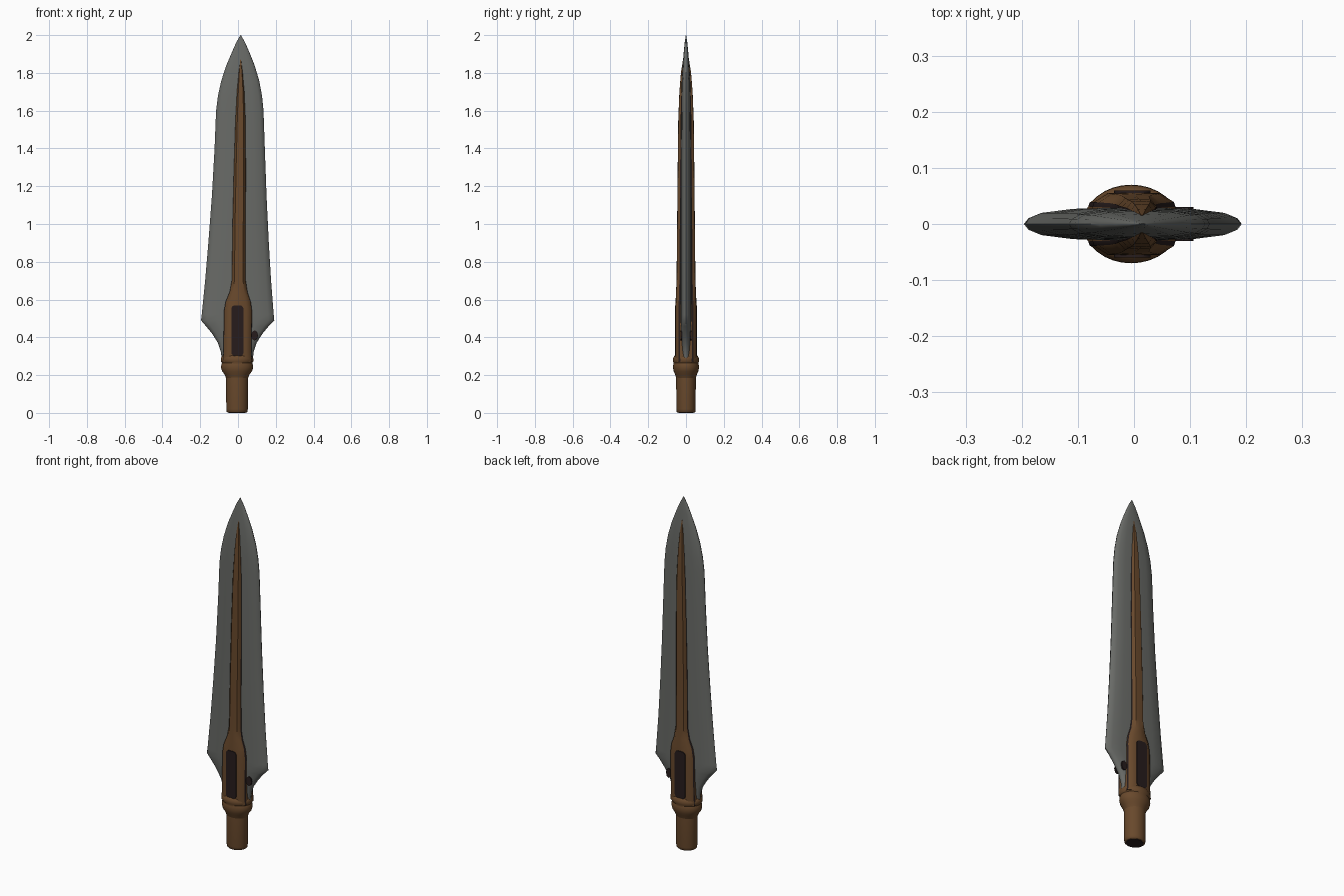
import bpy, bmesh, math

cube = bpy.data.objects.get("Cube")
if cube:
    bpy.data.objects.remove(cube, do_unlink=True)


def material(name, rgb):
    m = bpy.data.materials.new(name)
    m.use_nodes = True
    m.diffuse_color = (*rgb, 1)
    m.node_tree.nodes["Principled BSDF"].inputs["Base Color"].default_value = (*rgb, 1)
    return m


STEEL = material("grey steel", (0.14, 0.145, 0.135))
BRONZE = material("brown bronze", (0.14, 0.066, 0.025))
DARK = material("dark recess", (0.02, 0.012, 0.012))


def finish(name, bm, mats, angle=35):
    bmesh.ops.recalc_face_normals(bm, faces=bm.faces)
    mesh = bpy.data.meshes.new(name)
    bm.to_mesh(mesh)
    bm.free()
    obj = bpy.data.objects.new(name, mesh)
    bpy.context.collection.objects.link(obj)
    for m in mats:
        mesh.materials.append(m)
    bpy.ops.object.select_all(action="DESELECT")
    obj.select_set(True)
    bpy.context.view_layer.objects.active = obj
    bpy.ops.object.shade_smooth_by_angle(angle=math.radians(angle))
    return obj


def loft(name, rings, mats, rule=None, angle=35):
    """Bridge closed rings of equal length and cap both ends."""
    bm = bmesh.new()
    rows = [[bm.verts.new(p) for p in ring] for ring in rings]
    n = len(rows[0])
    for a, b in zip(rows, rows[1:]):
        for i in range(n):
            f = bm.faces.new((a[i], a[(i + 1) % n], b[(i + 1) % n], b[i]))
            if rule:
                f.material_index = rule(i)
    bm.faces.new(rows[0])
    bm.faces.new(rows[-1])
    return finish(name, bm, mats, angle)


def plate(name, outline, y, depth):
    """Thin upright plate from an x, z outline."""
    return loft(name, [[(x, y + s * depth / 2, z) for x, z in outline] for s in (-1, 1)], [DARK])


# Blade: z, left edge, right edge, half thickness
blade = [(0.27, -0.085, 0.078, 0.026), (0.32, -0.09, 0.082, 0.027),
         (0.37, -0.106, 0.098, 0.028), (0.42, -0.137, 0.13, 0.029),
         (0.46, -0.17, 0.163, 0.03), (0.49, -0.196, 0.192, 0.03),
         (0.52, -0.192, 0.189, 0.03), (0.7, -0.174, 0.175, 0.03),
         (0.9, -0.157, 0.163, 0.03), (1.15, -0.138, 0.151, 0.029),
         (1.4, -0.124, 0.142, 0.028), (1.6, -0.116, 0.135, 0.026),
         (1.68, -0.106, 0.127, 0.025), (1.76, -0.088, 0.112, 0.023),
         (1.84, -0.062, 0.088, 0.018), (1.91, -0.032, 0.06, 0.012),
         (1.96, -0.01, 0.038, 0.007), (2.0, 0.013, 0.016, 0.001)]
half = [(1, 0), (0.96, 0.34), (0.84, 0.66), (0.55, 0.9), (0, 1),
        (-0.55, 0.9), (-0.84, 0.66), (-0.96, 0.34)]
lens = half + [(-u, -v) for u, v in half]
loft("blade", [[((l + r) / 2 + u * (r - l) / 2, v * t, z) for u, v in lens]
               for z, l, r, t in blade], [STEEL], angle=50)

# Central ribs flaring into the socket cheeks: z, centre, half width, height
rib = [(0.27, -0.004, 0.078, 0.055), (0.32, -0.003, 0.074, 0.056),
       (0.54, 0, 0.074, 0.056), (0.59, 0.001, 0.066, 0.055),
       (0.64, 0.003, 0.047, 0.053), (0.7, 0.004, 0.037, 0.05),
       (1.0, 0.006, 0.035, 0.047), (1.3, 0.01, 0.032, 0.044),
       (1.55, 0.013, 0.027, 0.041), (1.7, 0.014, 0.02, 0.035),
       (1.8, 0.014, 0.012, 0.027), (1.87, 0.014, 0.003, 0.016)]
for side, sign in (("front", -1), ("back", 1)):
    rings = []
    for z, c, w, h in rib:
        section = [(1, 0), (1, 0.55), (0.96, 0.7), (0.62, 0.98), (0, 1),
                   (-0.62, 0.98), (-0.96, 0.7), (-1, 0.55), (-1, 0)]
        rings.append([(c + u * w, sign * v * h, z) for u, v in section])
    # Dark strip along the seam between rib and blade
    loft(side + "_rib", rings, [BRONZE, DARK], lambda i: 1 if i in (1, 6) else 0, 40)

    # Rounded dark inlay on the socket cheek
    outline = []
    for k in range(16):
        a = math.tau * (k + 0.5) / 16
        x, z = math.cos(a), math.sin(a)
        outline.append((-0.003 + math.copysign(0.011, x) + 0.022 * x,
                        0.435 + math.copysign(0.113, z) + 0.022 * z))
    plate(side + "_inlay", outline, sign * 0.056, 0.007)

    # Small worn spot beside the socket
    spot = [(0.088 + 0.018 * math.cos(math.tau * k / 8),
             0.41 + 0.027 * math.sin(math.tau * k / 8)) for k in range(8)]
    plate(side + "_worn_spot", spot, sign * 0.026, 0.008)


def turned(name, profile, mats):
    """Oval turned part from z, x radius, y radius."""
    return loft(name, [[(-0.005 + rx * math.cos(math.tau * k / 32),
                         ry * math.sin(math.tau * k / 32), z) for k in range(32)]
                       for z, rx, ry in profile], mats, angle=45)


# Collar with a double bead
turned("collar", [(0.175, 0.054, 0.048), (0.205, 0.067, 0.058), (0.22, 0.079, 0.065),
                  (0.24, 0.085, 0.069), (0.257, 0.083, 0.067), (0.264, 0.08, 0.065),
                  (0.273, 0.086, 0.07), (0.288, 0.086, 0.069), (0.3, 0.08, 0.063),
                  (0.308, 0.068, 0.054)], [BRONZE])

# Shaft stub and its dark open end
turned("shaft", [(0.002, 0.05, 0.045), (0.006, 0.055, 0.049), (0.02, 0.057, 0.051),
                 (0.19, 0.058, 0.052)], [BRONZE])
turned("shaft_end", [(0.0, 0.046, 0.041), (0.006, 0.046, 0.041)], [DARK])
